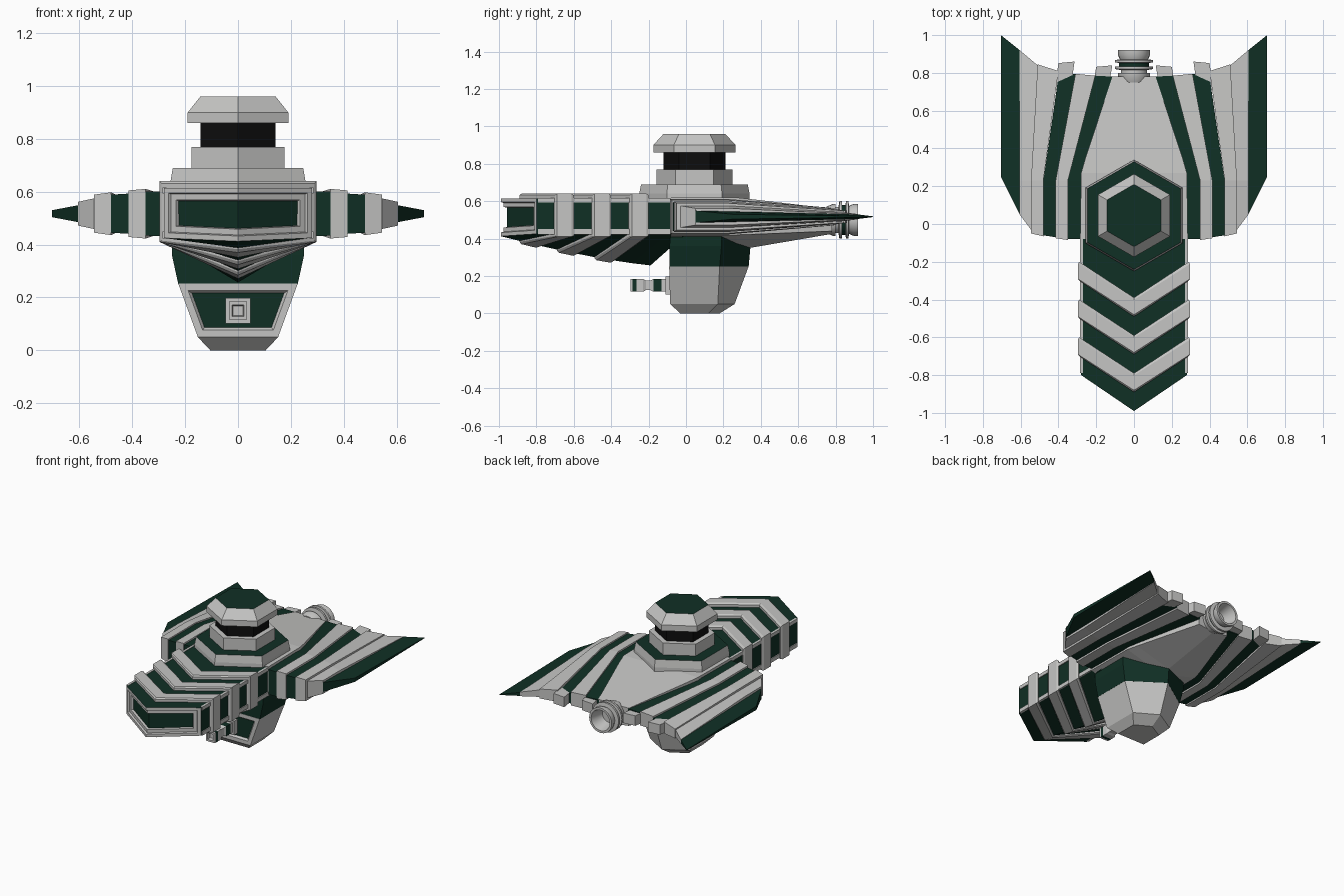
import bpy, bmesh, math

if "Cube" in bpy.data.objects:
    bpy.data.objects.remove(bpy.data.objects["Cube"])

def material(name, rgb):
    m = bpy.data.materials.new(name)
    m.diffuse_color = (*rgb, 1)
    m.use_nodes = True
    m.node_tree.nodes["Principled BSDF"].inputs["Base Color"].default_value = m.diffuse_color
    return m

GREY = material("light_grey", (0.56, 0.56, 0.55))
GREEN = material("dark_green", (0.005, 0.029, 0.018))
BLACK = material("black", (0.004, 0.004, 0.004))

def loft(name, loops, mats, rule=None, mirror=False, vee=False, insets=None):
    """Skin a list of closed loops. rule(face) picks the material slot.
    vee splits six-point end caps down the centre. insets = (test, steps, slot)."""
    bm = bmesh.new()
    rows = [[bm.verts.new(p) for p in loop] for loop in loops]
    n = len(rows[0])
    for a, b in zip(rows, rows[1:]):
        for i in range(n):
            j = (i + 1) % n
            bm.faces.new((a[i], a[j], b[j], b[i]))
    for r in (rows[0], rows[-1]):
        if vee:
            bm.faces.new((r[0], r[1], r[4], r[5]))
            bm.faces.new((r[1], r[2], r[3], r[4]))
        else:
            bm.faces.new(r)
    bmesh.ops.recalc_face_normals(bm, faces=bm.faces)
    bm.normal_update()
    if rule:
        for f in bm.faces:
            f.material_index = int(rule(f))
    if insets:
        test, steps, slot = insets
        inner = [f for f in bm.faces if test(f)]
        for thick, depth in steps:
            bmesh.ops.inset_region(bm, faces=inner, thickness=thick, depth=depth,
                                   use_even_offset=True)
        for f in inner:
            f.material_index = slot
    me = bpy.data.meshes.new(name)
    bm.to_mesh(me)
    bm.free()
    for m in mats:
        me.materials.append(m)
    ob = bpy.data.objects.new(name, me)
    bpy.context.collection.objects.link(ob)
    if mirror:
        ob.modifiers.new("mirror", 'MIRROR')
    return ob

# ---------- front hull: chevron core, raised chevron ribs ----------
def keel(y):
    return 0.25 + 0.165 * (max(0, -0.1 - y) / 0.9) ** 1.4

def chevron(e, w, zt, zb, drop=0):
    c = e - 0.19
    zk = keel(c) - drop
    return [(-w, e, zt), (0, c, zt), (w, e, zt), (w, e, zb), (0, c, zk), (-w, e, zb)]

def is_front(f):
    return f.normal.y < -0.7 and abs(f.normal.z) < 0.1

loft("front_hull", [chevron(-0.1 * i, 0.28, 0.615, 0.425) for i in range(9)],
     [GREEN, GREY], rule=is_front, vee=True,
     insets=(is_front, [(0.02, 0), (0.004, -0.012), (0.022, 0), (0.003, -0.015)], 0))
for i in range(3):
    e = -0.2 - 0.2 * i
    loft(f"hull_rib_{i}", [chevron(e, 0.29, 0.632, 0.415, 0.005),
                           chevron(e - 0.012, 0.297, 0.64, 0.41, 0.015),
                           chevron(e - 0.09, 0.297, 0.64, 0.41, 0.015),
                           chevron(e - 0.10, 0.29, 0.632, 0.415, 0.005)],
         [GREY], vee=True)

# side rails framing the green side panels
for name, z0, z1 in (("upper_rail", 0.593, 0.617), ("lower_rail", 0.423, 0.45)):
    loft(name, [[(0.27, y, z0), (0.286, y, z0), (0.286, y, z1), (0.27, y, z1)]
                for y in (-0.79, -0.08)], [GREY], mirror=True)

# ---------- rear body ----------
def body(y, w, zt, zb, zk):
    return [(-w, y, zt), (0, y, zt), (w, y, zt), (w, y, zb), (0, y, zk), (-w, y, zb)]

loft("rear_body", [body(-0.08, 0.285, 0.62, 0.42, 0.33), body(0.27, 0.28, 0.62, 0.42, 0.34),
                   body(0.34, 0.26, 0.612, 0.422, 0.35), body(0.78, 0.115, 0.56, 0.44, 0.425)],
     [GREY], vee=True)

# ---------- wings: fanned strips, kinked at y = 0.23 ----------
ZW = 0.517

def strip(name, xf, xr, yf, yr, hf, hr, mat):
    def section(x, y, h):
        return [(x[0], y[0], ZW - h[0]), (x[1], y[1], ZW - h[1]),
                (x[1], y[1], ZW + h[1]), (x[0], y[0], ZW + h[0])]
    loft(name, [section(xf, yf, hf), section(xf, (0.23, 0.23), hf), section(xr, yr, hr)],
         [mat], mirror=True)

strip("wing_green_inner", (0.27, 0.35), (0.11, 0.205), (-0.08, -0.08), (0.78, 0.785),
      (0.086, 0.083), (0.040, 0.038), GREEN)
strip("wing_rib_inner", (0.35, 0.415), (0.205, 0.31), (-0.085, -0.075), (0.785, 0.795),
      (0.094, 0.088), (0.047, 0.045), GREY)
strip("wing_green_outer", (0.415, 0.48), (0.31, 0.40), (-0.07, -0.06), (0.795, 0.78),
      (0.076, 0.072), (0.034, 0.032), GREEN)
strip("wing_rib_outer", (0.48, 0.545), (0.40, 0.51), (-0.065, -0.05), (0.81, 0.845),
      (0.081, 0.072), (0.040, 0.032), GREY)
strip("wing_outer_panel", (0.545, 0.605), (0.51, 0.605), (-0.03, 0.05), (0.84, 0.92),
      (0.058, 0.045), (0.024, 0.014), GREY)
# thin green wing edge, drawn out to a point
loft("wing_tip", [[(0.605, 0.05, ZW + s * 0.032), (0.705, 0.25, ZW + s * 0.013),
                   (0.705, 1.0, ZW + s * 0.002), (0.605, 0.92, ZW + s * 0.012)]
                  for s in (-1, 1)], [GREEN], mirror=True)
# grey blocks poking out behind the green strips
for name, x0, x1, y1 in (("tail_block_inner", 0.115, 0.20, 0.84),
                         ("tail_block_outer", 0.315, 0.40, 0.86)):
    loft(name, [[(x0 + s, y, ZW - 0.034), (x1 + s, y - 0.008, ZW - 0.034),
                 (x1 + s, y - 0.008, ZW + 0.034), (x0 + s, y, ZW + 0.034)]
                for y, s in ((0.72, 0.02), (y1, 0))], [GREY], mirror=True)

# ---------- hexagonal turret ----------
def hexagon(r, z):
    return [(r * math.sin(i * math.pi / 3), 0.045 + r * math.cos(i * math.pi / 3), z)
            for i in range(6)]

def on_top(f):
    return f.normal.z > 0.9

def turret(name, steps, mats, rule=None):
    loft(name, [hexagon(r, z) for r, z in steps], mats, rule)

turret("turret_base", [(0.295, 0.58), (0.295, 0.64), (0.285, 0.69)], [GREY, GREEN], on_top)
turret("turret_step", [(0.203, 0.68), (0.203, 0.77)], [GREY])
turret("turret_window", [(0.165, 0.76), (0.165, 0.87)], [BLACK])
turret("turret_cap", [(0.22, 0.86), (0.22, 0.90), (0.165, 0.96)], [GREY, GREEN], on_top)

# ---------- lower pod: flat front, pointed back ----------
def pod(w, front, side, back, z):
    return [(-w, front, z), (w, front, z), (w, side, z), (0, back, z), (-w, side, z)]

loft("pod_collar", [pod(0.226, -0.088, 0.18, 0.335, 0.25), pod(0.25, -0.088, 0.19, 0.345, 0.36),
                    pod(0.25, -0.08, 0.19, 0.34, 0.45)], [GREEN])
loft("pod", [pod(0.105, -0.03, 0.12, 0.18, 0), pod(0.152, -0.085, 0.17, 0.26, 0.05),
             pod(0.226, -0.09, 0.18, 0.335, 0.252)], [GREY, GREEN],
     insets=(lambda f: f.normal.y < -0.9, [(0.026, 0), (0.01, -0.014)], 1))

# ---------- square gun on the pod front ----------
gun = [(-0.07, 0.048), (-0.11, 0.048), (-0.11, 0.034), (-0.13, 0.034), (-0.175, 0.034),
       (-0.19, 0.026), (-0.215, 0.026), (-0.23, 0.034), (-0.265, 0.034), (-0.285, 0.034),
       (-0.298, 0.034), (-0.298, 0.022), (-0.275, 0.018)]

def gun_green(f):
    y = f.calc_center_median().y
    return abs(f.normal.y) < 0.1 and (-0.175 < y < -0.13 or -0.282 < y < -0.268)

loft("pod_gun", [[(-h, y, 0.15 - h), (h, y, 0.15 - h), (h, y, 0.15 + h), (-h, y, 0.15 + h)]
                 for y, h in gun], [GREY, GREEN], gun_green)

# ---------- round engine nozzle with raised rings ----------
nozzle = [(0.07, 0.75), (0.085, 0.785), (0.085, 0.80), (0.07, 0.80), (0.07, 0.815),
          (0.10, 0.82), (0.10, 0.833), (0.08, 0.835), (0.08, 0.853), (0.10, 0.855),
          (0.10, 0.868), (0.075, 0.872), (0.085, 0.895), (0.085, 0.92), (0.07, 0.92),
          (0.048, 0.83)]
loft("engine_nozzle", [[(r * math.cos(a * math.pi / 12), y, 0.5 + r * math.sin(a * math.pi / 12))
                        for a in range(24)] for r, y in nozzle], [GREY, GREEN],
     lambda f: 0.836 < f.calc_center_median().y < 0.852 and abs(f.normal.y) < 0.2)
bpy.context.view_layer.objects.active = bpy.data.objects["engine_nozzle"]
bpy.data.objects["engine_nozzle"].select_set(True)
bpy.ops.object.shade_smooth_by_angle(angle=math.radians(25))
